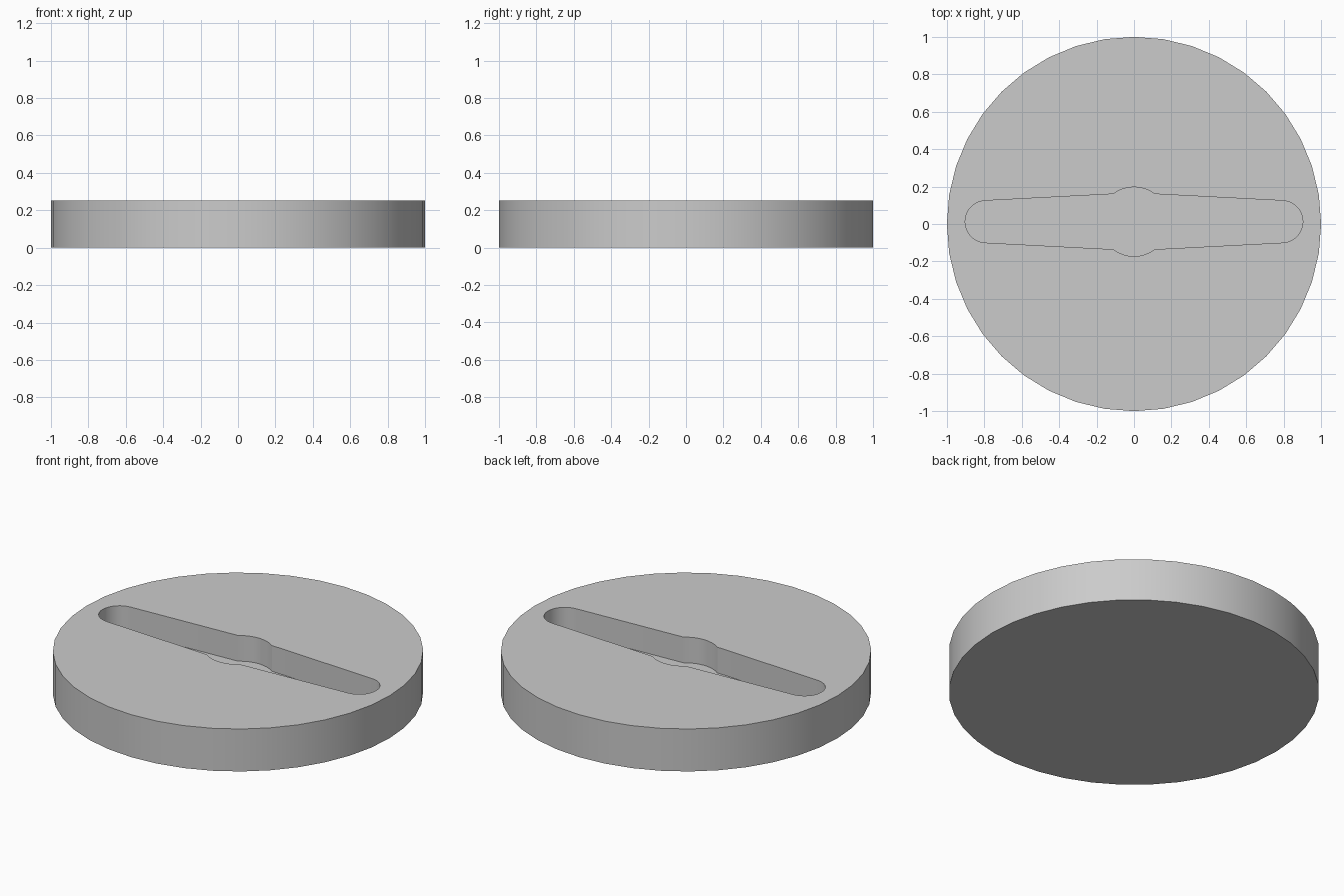
import bpy, bmesh
from math import sin, cos, pi, radians

cube = bpy.data.objects.get("Cube")
if cube:
    bpy.data.objects.remove(cube)

HEIGHT, FLOOR = 0.253, 0.1
SLOT_Y = 0.0125              # the slot sits slightly off centre
END_X, END_R, HUB_R = 0.79, 0.1125, 0.185

grey = bpy.data.materials.new("light_grey")
grey.use_nodes = True
colour = (0.6, 0.6, 0.6, 1)
grey.diffuse_color = colour
grey.node_tree.nodes["Principled BSDF"].inputs["Base Color"].default_value = colour


def arc(cx, radius, start, end, steps):
    angles = [radians(start + (end - start) * i / steps) for i in range(steps + 1)]
    return [(cx + radius * cos(a), radius * sin(a)) for a in angles]


def prism(name, outline, y, bottom, top):
    """Extrude a closed outline between two heights."""
    bm = bmesh.new()
    face = bm.faces.new([bm.verts.new((px, py + y, bottom)) for px, py in outline])
    side = bmesh.ops.extrude_face_region(bm, geom=[face])["geom"]
    verts = [v for v in side if isinstance(v, bmesh.types.BMVert)]
    bmesh.ops.translate(bm, verts=verts, vec=(0, 0, top - bottom))
    bmesh.ops.recalc_face_normals(bm, faces=bm.faces)
    mesh = bpy.data.meshes.new(name)
    bm.to_mesh(mesh)
    bm.free()
    mesh.materials.append(grey)
    obj = bpy.data.objects.new(name, mesh)
    bpy.context.collection.objects.link(obj)
    return obj


# Round base
disc = prism("disc", arc(0, 1, 0, 360, 40)[:-1], 0, 0, HEIGHT)

# Tapered slot with rounded ends and a round hub in the middle
half = arc(END_X, END_R, -90, 90, 16) + arc(0, HUB_R, 53, 127, 8)
outline = half + [(-px, -py) for px, py in half]
cutter = prism("slot_cutter", outline, SLOT_Y, FLOOR, HEIGHT + 0.1)
cutter.hide_render = True

# Cut the slot into the disc
cut = disc.modifiers.new("slot", "BOOLEAN")
cut.operation = "DIFFERENCE"
cut.solver = "EXACT"
cut.object = cutter
bpy.ops.object.select_all(action="DESELECT")
bpy.context.view_layer.objects.active = disc
disc.select_set(True)
bpy.ops.object.modifier_apply(modifier=cut.name)
bpy.data.objects.remove(cutter)
bpy.ops.object.shade_smooth_by_angle(angle=radians(25))
